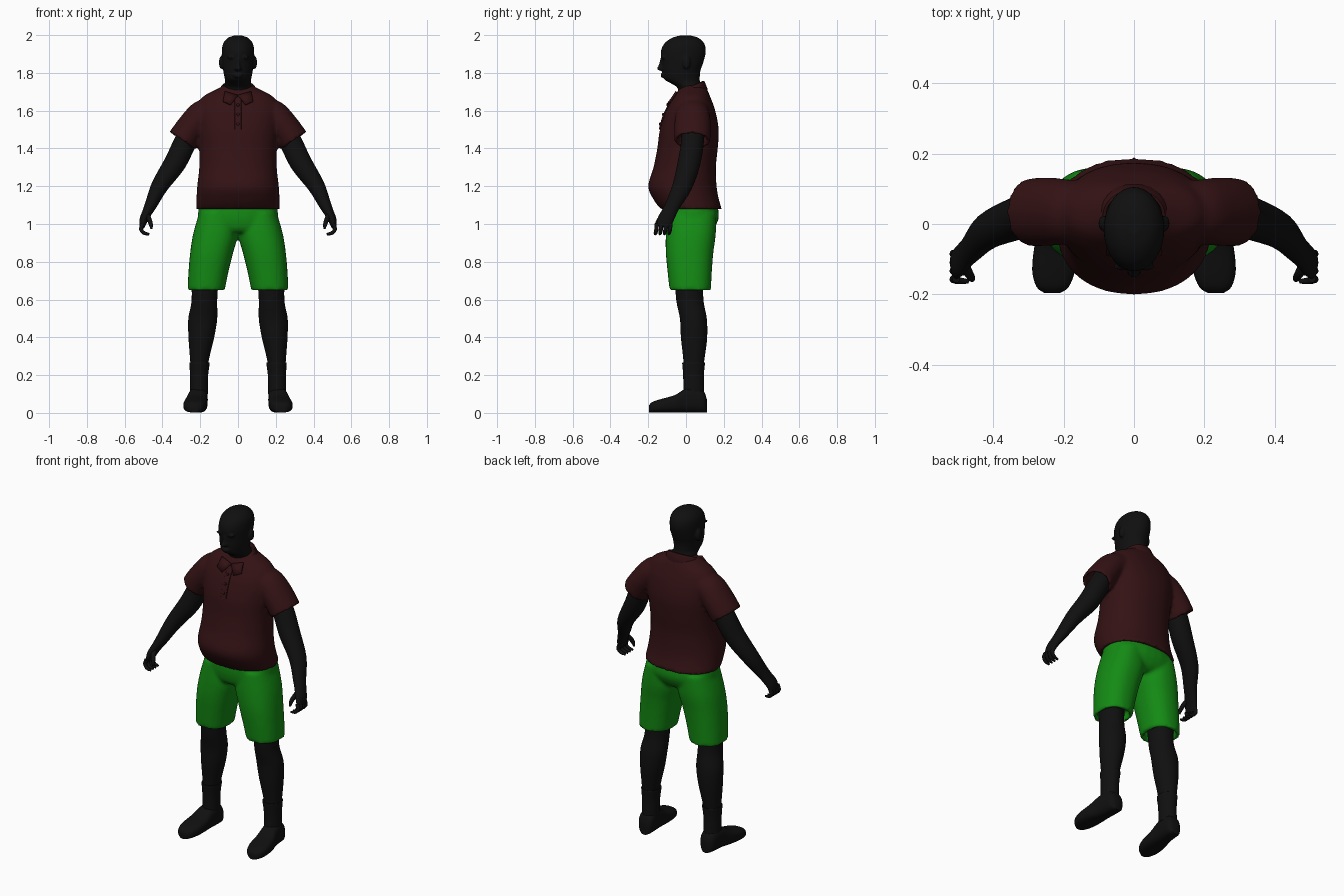
import bpy, bmesh, math
from mathutils import Vector

cube = bpy.data.objects.get("Cube")
if cube:
    bpy.data.objects.remove(cube)


def material(name, rgb):
    m = bpy.data.materials.new(name)
    m.use_nodes = True
    m.diffuse_color = (*rgb, 1)
    bsdf = m.node_tree.nodes["Principled BSDF"]
    bsdf.inputs["Base Color"].default_value = (*rgb, 1)
    return m


DARK = material("near black", (0.005, 0.005, 0.005))
SHIRT = material("dark maroon", (0.034, 0.006, 0.007))
GREEN = material("bright green", (0.007, 0.26, 0.007))


def spline(a, b, c, d, t):
    return 0.5 * (2 * b + (c - a) * t + (2 * a - 5 * b + 4 * c - d) * t * t
                  + (3 * b - a - 3 * c + d) * t ** 3)


def refine(rings, steps=4):
    """Smoothly interpolate rings, each a (centre, u axis, v axis) triple."""
    out, last = [], len(rings) - 1
    for i in range(last):
        near = [rings[max(0, min(last, i + k))] for k in (-1, 0, 1, 2)]
        for s in range(steps):
            out.append([spline(*(r[j] for r in near), s / steps) for j in range(3)])
    return out + [rings[-1]]


def loft(name, rings, mat, power=2.0, sides=32, smooth=True, hem=False):
    """Skin elliptical rings into a closed body; hem folds the last ring inward."""
    if smooth:
        rings = refine(rings)
    if hem:
        c, u, v = rings[-1]
        up = (rings[-2][0] - c).normalized()
        rings = rings + [[c, u * 0.8, v * 0.8], [c + up * 0.05, u * 0.8, v * 0.8]]
    bm, loops = bmesh.new(), []
    for c, u, v in rings:
        loop = []
        for k in range(sides):
            a = 2 * math.pi * k / sides
            x, y = (math.copysign(abs(f(a)) ** (2 / power), f(a)) for f in (math.cos, math.sin))
            loop.append(bm.verts.new(c + u * x + v * y))
        loops.append(loop)
    for lo, hi in zip(loops, loops[1:]):
        for k in range(sides):
            n = (k + 1) % sides
            bm.faces.new((lo[k], lo[n], hi[n], hi[k]))
    bm.faces.new(loops[0])
    bm.faces.new(loops[-1])
    return finish(name, bm, mat)


def finish(name, bm, mat):
    bmesh.ops.recalc_face_normals(bm, faces=bm.faces[:])
    me = bpy.data.meshes.new(name)
    bm.to_mesh(me)
    bm.free()
    me.materials.append(mat)
    ob = bpy.data.objects.new(name, me)
    bpy.context.collection.objects.link(ob)
    select([ob])
    bpy.ops.object.shade_smooth_by_angle(angle=math.radians(50))
    return ob


def select(obs):
    bpy.ops.object.select_all(action='DESELECT')
    for o in obs:
        o.select_set(True)
    bpy.context.view_layer.objects.active = obs[0]


def slices(rows, s=1):
    """Horizontal rings from (z, x min, x max, y front, y back)."""
    return [(Vector((s * (a + b) / 2, (f + k) / 2, z)), Vector(((b - a) / 2, 0, 0)),
             Vector((0, (k - f) / 2, 0))) for z, a, b, f, k in rows]


def centred(rows):
    return slices([(z, -r, r, f, k) for z, r, f, k in rows])


def tube(rows, s=1):
    """Rings square to a path of (x, y, z, thickness, breadth)."""
    pts = [Vector((s * r[0], r[1], r[2])) for r in rows]
    out = []
    for i, r in enumerate(rows):
        t = (pts[min(i + 1, len(pts) - 1)] - pts[max(i - 1, 0)]).normalized()
        u = t.cross(Vector((0, 1, 0))).normalized()
        out.append((pts[i], u * r[3], t.cross(u) * r[4]))
    return out


def ball(name, centre, size, mat):
    bm = bmesh.new()
    bmesh.ops.create_uvsphere(bm, u_segments=16, v_segments=10, radius=1)
    for v in bm.verts:
        v.co = Vector(a * b + c for a, b, c in zip(v.co, size, centre))
    return finish(name, bm, mat)


def blend(parts, voxel, rounds):
    """Fuse overlapping parts into one softly blended surface."""
    select(parts)
    bpy.ops.object.join()
    rm = parts[0].modifiers.new("fuse", 'REMESH')
    rm.mode, rm.voxel_size, rm.use_smooth_shade = 'VOXEL', voxel, True
    sm = parts[0].modifiers.new("soften", 'SMOOTH')
    sm.factor, sm.iterations = 0.5, rounds


SIDES = ((1, "left"), (-1, "right"))

# Head with ears and facial features
head = [loft("head", centred([
    (1.66, .08, -.035, .1), (1.72, .073, -.045, .085), (1.75, .068, -.09, .075),
    (1.768, .07, -.117, .073), (1.81, .078, -.126, .076), (1.85, .083, -.128, .09),
    (1.91, .086, -.134, .105), (1.955, .079, -.115, .097), (1.985, .054, -.075, .066),
    (1.998, .02, -.03, .025)]), DARK)]
head.append(loft("nose", slices([
    (1.88, -.008, .008, -.135, -.1), (1.84, -.012, .012, -.146, -.1),
    (1.822, -.02, .02, -.154, -.1), (1.812, -.015, .015, -.14, -.1)]), DARK, sides=16))
for z in (1.792, 1.781):
    head.append(ball("lip", (0, -.123, z), (.026, .012, .006), DARK))
for s, side in SIDES:
    head.append(ball("ear", (s * .088, .002, 1.855), (.013, .022, .035), DARK))
    head.append(ball("brow", (s * .035, -.121, 1.882), (.026, .012, .007), DARK))
blend(head, .006, 2)

# Shirt: body and sleeves fused
shirt = [loft("shirt", centred([
    (1.735, .07, -.02, .095), (1.71, .12, -.04, .112), (1.67, .19, -.065, .13),
    (1.6, .22, -.105, .155), (1.5, .215, -.138, .173), (1.4, .205, -.152, .168),
    (1.3, .205, -.172, .158), (1.2, .216, -.2, .162), (1.13, .22, -.172, .174),
    (1.08, .222, -.135, .19)]), SHIRT, 2.2, 48, hem=True)]
for s, side in SIDES:
    shirt.append(loft("sleeve", tube([
        (.12, .035, 1.6, .08, .085), (.19, .035, 1.57, .083, .092),
        (.243, .035, 1.515, .08, .097), (.296, .033, 1.44, .082, .096)], s), SHIRT, hem=True))
blend(shirt, .01, 4)

# Folded collar, tilted down at the front
loft("collar", [(Vector((0, y, z)), Vector((r, 0, 0)), Vector((0, d, .03))) for y, z, r, d in (
    (.022, 1.675, .112, .09), (.022, 1.685, .115, .092), (.025, 1.728, .088, .072),
    (.025, 1.728, .08, .066), (.025, 1.7, .075, .06))], SHIRT, smooth=False)
for s, side in SIDES:
    bm = bmesh.new()
    corners = [(.0, -.062, 1.68), (.07, -.05, 1.7), (.08, -.084, 1.65), (.04, -.098, 1.632)]
    bm.faces.new([bm.verts.new((s * x, y, z)) for x, y, z in corners])
    flap = finish(side + "_collar_flap", bm, SHIRT)
    sol = flap.modifiers.new("thickness", 'SOLIDIFY')
    sol.thickness, sol.offset = .012, 0

# Button strip
front = ((1.67, -.066), (1.6, -.106), (1.55, -.125), (1.5, -.138))
loft("button_strip", slices([(z, -.018, .018, y - .006, y + .01) for z, y in front]),
     SHIRT, 6, 16)
for z, y in ((1.63, -.099), (1.58, -.122), (1.53, -.138)):
    ball("button", (0, y, z), (.008, .005, .008), SHIRT)

# Shorts: seat and both legs fused
shorts = [loft("shorts", centred([
    (1.13, .2, -.11, .16), (1.04, .213, -.112, .174), (.98, .2, -.1, .15),
    (.955, .15, -.08, .12)]), GREEN, 2.3)]
for s, side in SIDES:
    shorts.append(loft("shorts_leg", slices([
        (1.06, .01, .205, -.1, .16), (.95, .0, .237, -.107, .158), (.85, .025, .253, -.107, .145),
        (.75, .05, .262, -.098, .137), (.65, .07, .267, -.087, .132)], s), GREEN, 2.3, hem=True))
blend(shorts, .01, 4)

for s, side in SIDES:
    # Arm tapering into a flat palm
    loft(side + "_arm", tube([
        (.2, .04, 1.56, .06, .06), (.275, .035, 1.44, .06, .06), (.335, .015, 1.32, .058, .06),
        (.415, -.02, 1.2, .045, .052), (.462, -.07, 1.1, .032, .04), (.482, -.09, 1.06, .026, .04),
        (.5, -.11, 1.02, .022, .042), (.508, -.12, .985, .014, .038)], s), DARK)
    # Curled fingers and thumb
    for i in range(4):
        y = -.155 + .024 * i
        loft(side + "_finger", tube([
            (.505, y, 1.0, .011, .012), (.513, y - .002, .972, .011, .011),
            (.497, y - .006, .952, .01, .01), (.47, y - .008, .946, .006, .006)], s),
            DARK, sides=12)
    loft(side + "_thumb", tube([
        (.487, -.1, 1.06, .014, .016), (.472, -.135, 1.03, .013, .014),
        (.462, -.152, 1.0, .011, .012), (.458, -.158, .975, .006, .006)], s), DARK, sides=12)
    # Lower leg, sock and shoe
    loft(side + "_leg", slices([
        (.75, .1, .25, -.06, .09), (.6, .11, .245, -.052, .092), (.5, .11, .263, -.032, .11),
        (.4, .126, .262, -.027, .112), (.3, .15, .255, -.016, .1), (.22, .163, .25, -.01, .09),
        (.08, .163, .25, -.01, .09)], s), DARK)
    loft(side + "_sock", slices([
        (.265, .152, .256, -.018, .098), (.26, .15, .258, -.02, .1), (.2, .158, .254, -.015, .095),
        (.1, .16, .254, -.014, .096)], s), DARK)
    loft(side + "_shoe", [
        (Vector((s * x, y, h / 2 + .002)), Vector((w, 0, 0)), Vector((0, 0, h / 2)))
        for y, x, w, h in (
            (.11, .205, .025, .07), (.092, .207, .044, .115), (.04, .21, .05, .135),
            (-.01, .215, .053, .122), (-.06, .222, .06, .092), (-.13, .228, .061, .072),
            (-.178, .231, .046, .056), (-.196, .232, .022, .038))], DARK, 2.8)
